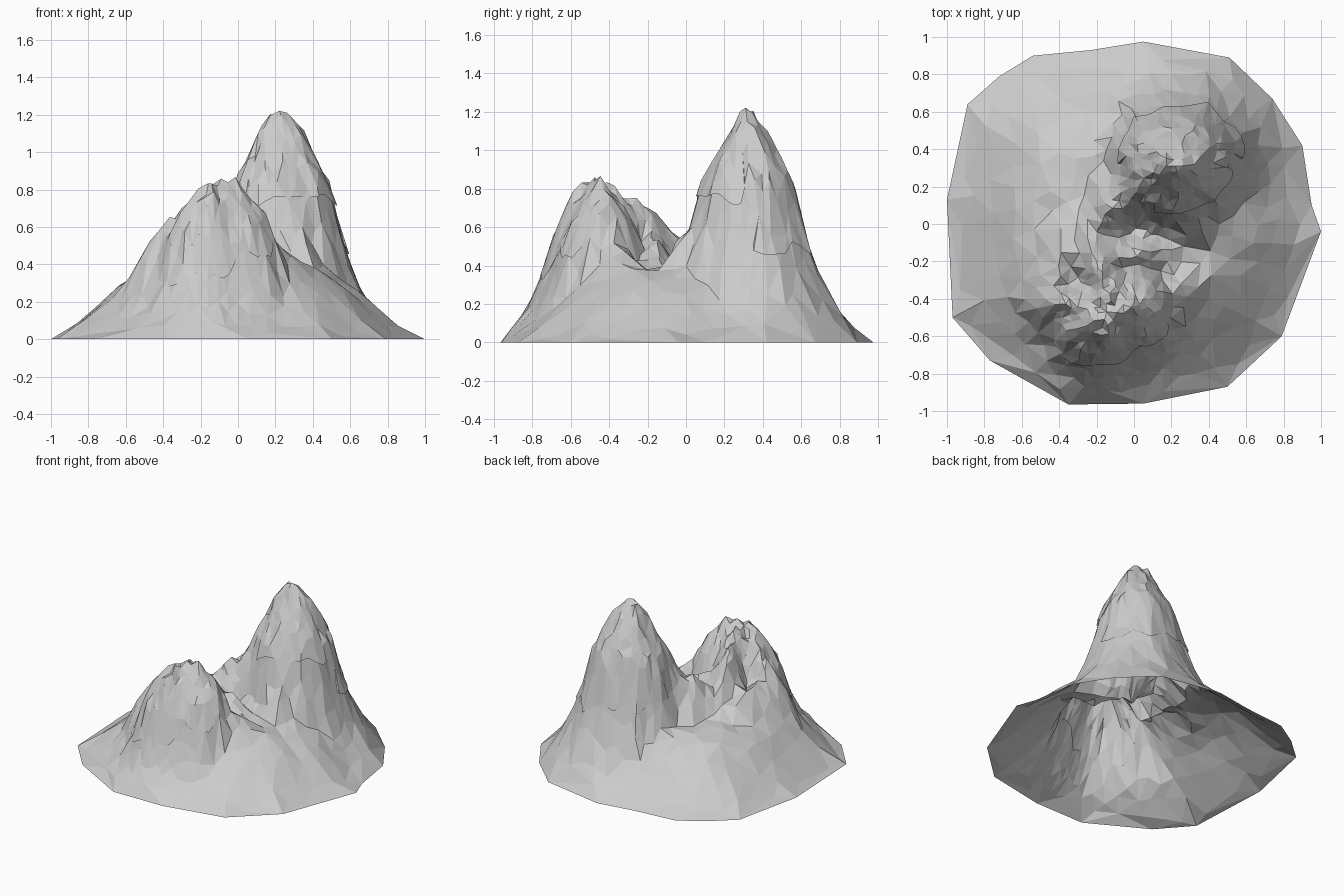
import bpy, bmesh, math, random
from mathutils import Vector, noise
from mathutils.geometry import delaunay_2d_cdt

random.seed(4)
old = bpy.data.objects.get("Cube")
if old:
    bpy.data.objects.remove(old)

# Outline of the foot, counter-clockwise
FOOT = [Vector(p) for p in (
    (1, -.04), (.95, .1), (.9, .42), (.74, .67), (.51, .89), (.05, .975), (-.23, .93),
    (-.54, .9), (-.72, .79), (-.89, .64), (-1, .13), (-.97, -.5), (-.77, -.73),
    (-.35, -.965), (.05, -.96), (.5, -.87), (.79, -.6))]
# Height of the skirt against the fraction of the way out to the foot
SKIRT = ((0, .4), (.4, .38), (.55, .34), (.65, .28), (.72, .21), (.8, .14),
         (.88, .075), (.95, .015), (1, 0))
# Share of the crest height left at a distance from the crest
FLANK = ((0, 1), (.05, .95), (.1, .89), (.18, .77), (.24, .68), (.27, .58),
         (.32, .42), (.42, .21), (.52, .1), (.62, .04), (.74, 0))
HIGH = Vector((.23, .32))
LOW = Vector((-.12, -.47))
# Crest lines: start x y z, end x y z, width of the flanks
CRESTS = (
    ((.21, .32, 1.23), (.26, .33, 1.23), .97),
    ((.23, .3, 1.12), (.22, .2, 1.07), .6),
    ((.25, .35, 1.06), (.27, .43, 1.02), .6),
    ((.24, .2, .85), (.34, .0, .58), .5),
    ((-.19, -.5, .83), (.0, -.44, .85), .78),
    ((-.15, -.56, .83), (-.12, -.38, .85), .55),
    ((-.2, -.47, .78), (-.42, -.4, .6), .5),
    ((-.12, -.38, .8), (-.2, -.19, .72), .5),
    ((-.2, -.19, .7), (-.23, -.04, .56), .6),
    ((-.23, -.04, .56), (-.09, .11, .67), .6),
    ((-.09, .11, .67), (.2, .3, 1.1), .6),
    ((-.42, -.4, .58), (-.37, -.08, .5), .6),
    ((-.15, -.17, .62), (.28, -.15, .41), .6),
    ((.02, -.42, .76), (.17, -.39, .55), .5),
    ((.17, -.39, .55), (.42, -.25, .38), .6),
)


def lookup(curve, t):
    for (a, u), (b, v) in zip(curve, curve[1:]):
        if t <= b:
            return u + (v - u) * max(0, t - a) / (b - a)
    return curve[-1][1]


def reach(p):
    """Fraction of the way from the middle to the foot."""
    best = 0
    for a, b in zip(FOOT, FOOT[1:] + FOOT[:1]):
        n = Vector((b.y - a.y, a.x - b.x))
        best = max(best, n.dot(p) / n.dot(a))
    return best


def rough(p, scale, seed):
    return noise.noise(Vector((p.x * scale, p.y * scale, seed)))


def height(p):
    r = reach(p)
    h = lookup(SKIRT, r)
    for start, end, width in CRESTS:
        a, b = Vector(start), Vector(end)
        line = (b - a).xy
        t = min(1, max(0, (p - a.xy).dot(line) / line.length_squared))
        crest = a.lerp(b, t)
        d = (p - crest.xy).length
        # Ribs and gullies run down the flanks
        angle = math.atan2(p.y - crest.y, p.x - crest.x)
        rib = noise.noise(Vector((math.cos(angle) * 4, math.sin(angle) * 4, width * 9)))
        d = max(0, d + rib * min(d, .3) * .08)
        h = max(h, crest.z * lookup(FLANK, d / width))
    # Broken rock above, smooth scree below
    broken = min(1, max(0, h - .35) * 3)
    h += rough(p, 9, 3) * .03 * min(1, 1.4 * (1 - r)) + rough(p, 19, 5) * .055 * broken
    return max(.004, h)


# Scattered survey points, dense on the rock and sparse on the skirt
points = list(FOOT)
for _ in range(12000):
    p = Vector((random.uniform(-1, 1), random.uniform(-1, 1)))
    r = reach(p)
    near = min((p - HIGH).length, (p - LOW).length, p.length + .1)
    gap = .03 + .07 * min(1, max(0, near - .25) / .35)
    if r < .96 and all((p - q).length_squared > gap * gap for q in points):
        points.append(p)
count = len(FOOT)
edges = [(i, (i + 1) % count) for i in range(count)]
flat, _, tris, *_ = delaunay_2d_cdt(points, edges, [], 1, 1e-5)

bm = bmesh.new()
verts = []
for p in flat:
    p = Vector(p)
    verts.append(bm.verts.new((p.x, p.y, 0 if reach(p) > .97 else height(p))))
for tri in tris:
    bm.faces.new([verts[i] for i in tri])
bmesh.ops.recalc_face_normals(bm, faces=bm.faces)
if sum(f.normal.z for f in bm.faces) < 0:
    bmesh.ops.reverse_faces(bm, faces=bm.faces)


def ledge(peak, level, tilt, inside, out=.022, drop=.035):
    """Cut the rock along a tilted line and push what is above it out into a lip."""
    normal = Vector((tilt, 0, 1)).normalized()
    base = Vector((peak.x, peak.y, level))
    near = [f for f in bm.faces if inside(f.calc_center_median())]
    geom = near + list({e for f in near for e in f.edges}) + list({v for f in near for v in f.verts})
    cut = bmesh.ops.bisect_plane(bm, geom=geom, plane_co=base, plane_no=normal, dist=.004)
    chosen = []
    for f in bm.faces:
        c = f.calc_center_median()
        if inside(c) and (c - base).dot(normal) > 0:
            chosen.append(f)
    # Slide the cut line up and down the slope to make it ragged
    for v in cut["geom_cut"]:
        if isinstance(v, bmesh.types.BMVert):
            rise = .12 * rough(v.co.xy, 7, 7)
            inward = (peak - v.co.xy).normalized() * rise * .4
            v.co += Vector((inward.x, inward.y, rise))
    made = bmesh.ops.extrude_face_region(bm, geom=chosen)["geom"]
    bmesh.ops.delete(bm, geom=[f for f in chosen if f.is_valid], context='FACES')
    for v in made:
        if isinstance(v, bmesh.types.BMVert):
            fade = max(0, 1 - max(0, (v.co - base).dot(normal)) / .15)
            push = (v.co.xy - peak).normalized() * out * fade
            v.co += Vector((push.x, push.y, -drop * fade))


ledge(LOW, .38, -.35, lambda c: c.y < -.45 and -.42 < c.x < .15)
ledge(HIGH, .53, .1, lambda c: c.y > .36)
ledge(HIGH, .78, -.1, lambda c: c.x > .12 and .02 < c.y < .3)

mesh = bpy.data.meshes.new("mountain")
bm.to_mesh(mesh)
bm.free()
mountain = bpy.data.objects.new("mountain", mesh)
bpy.context.collection.objects.link(mountain)

# Grey stone
stone = bpy.data.materials.new("grey stone")
stone.use_nodes = True
stone.diffuse_color = (.6, .6, .6, 1)
stone.node_tree.nodes["Principled BSDF"].inputs["Base Color"].default_value = (.6, .6, .6, 1)
mesh.materials.append(stone)
